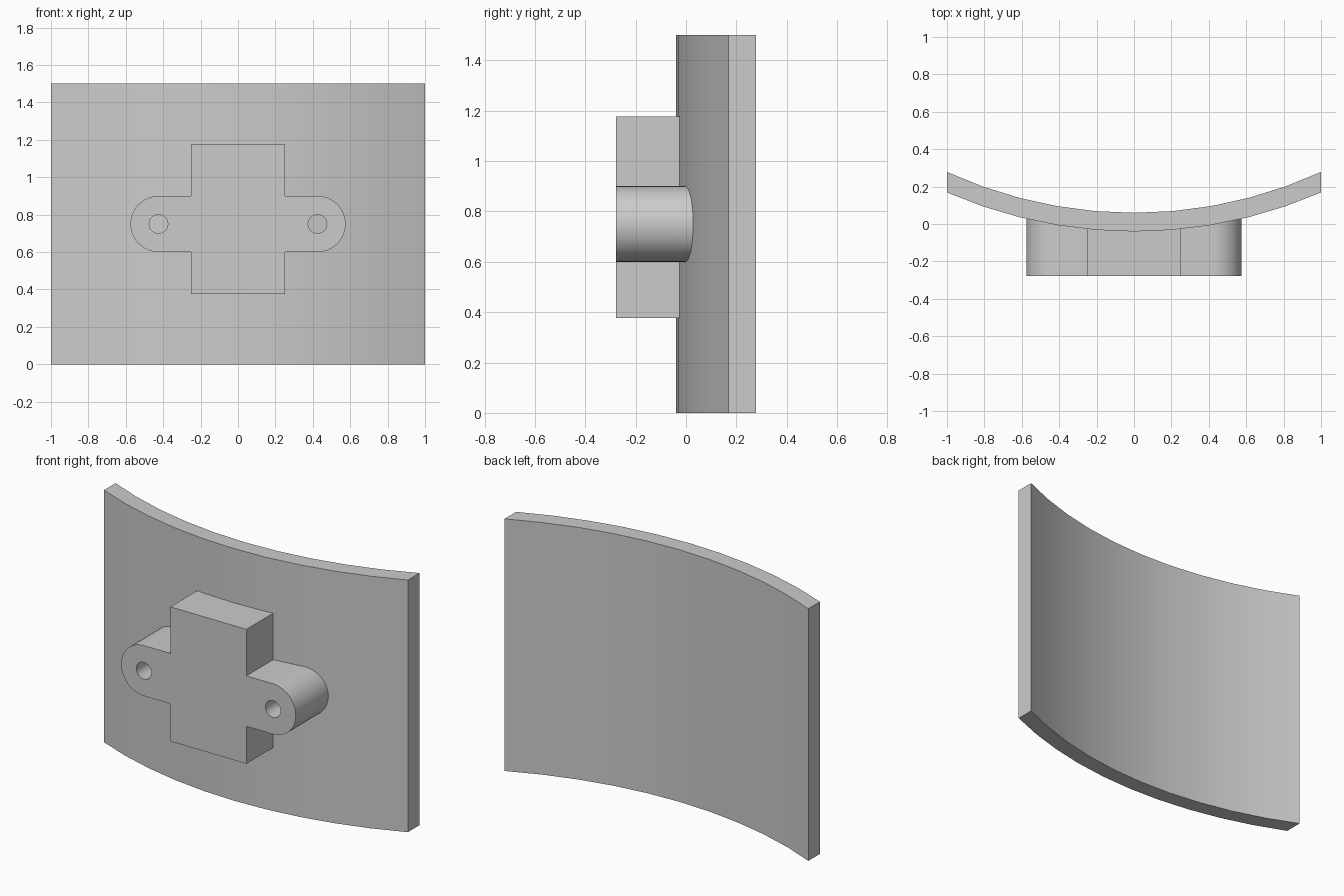
import bpy, bmesh
from math import asin, sin, cos, pi, sqrt

cube = bpy.data.objects.get("Cube")
if cube:
    bpy.data.objects.remove(cube, do_unlink=True)

HEIGHT = 1.5
MID_Z = 0.75
CENTRE_Y = 2.46            # axis of the curved plate
R_FRONT, R_BACK = 2.5, 2.4
FRONT_Y = -0.278           # flat face of the boss
LUG_X, LUG_R, HOLE_R = 0.425, 0.15, 0.05

grey = bpy.data.materials.new("plain grey")
grey.use_nodes = True
grey.diffuse_color = (0.6, 0.6, 0.6, 1)
grey.node_tree.nodes["Principled BSDF"].inputs["Base Color"].default_value = (0.6, 0.6, 0.6, 1)


def finish(bm, name):
    bmesh.ops.recalc_face_normals(bm, faces=bm.faces)
    mesh = bpy.data.meshes.new(name)
    bm.to_mesh(mesh)
    bm.free()
    mesh.materials.append(grey)
    obj = bpy.data.objects.new(name, mesh)
    bpy.context.collection.objects.link(obj)
    bpy.ops.object.select_all(action='DESELECT')
    obj.select_set(True)
    bpy.context.view_layer.objects.active = obj
    bpy.ops.object.shade_smooth_by_angle(angle=pi / 6)


def extrude(bm):
    region = bmesh.ops.extrude_face_region(bm, geom=bm.faces[:])
    return [v for v in region["geom"] if isinstance(v, bmesh.types.BMVert)]


def arc(cx, cz, radius, start, end, steps):
    return [(cx + radius * cos(start + (end - start) * i / steps),
             cz + radius * sin(start + (end - start) * i / steps))
            for i in range(steps + 1)]


# Curved plate: a strip of quads between two arcs, raised to full height
bm = bmesh.new()
segments = 10
columns = []
for i in range(segments + 1):
    t = 2 * i / segments - 1
    columns.append([bm.verts.new((r * sin(t * asin(1 / r)),
                                  CENTRE_Y - r * cos(t * asin(1 / r)), 0))
                    for r in (R_FRONT, R_BACK)])
for a, b in zip(columns, columns[1:]):
    bm.faces.new((a[0], b[0], b[1], a[1]))
bmesh.ops.translate(bm, verts=extrude(bm), vec=(0, 0, HEIGHT))
finish(bm, "curved_plate")

# Cross-shaped boss: block outline with rounded lugs and two screw holes
half_w, top, bottom = 0.25, 1.177, 0.377
right = [(half_w, bottom), (half_w, MID_Z - LUG_R)]
right += arc(LUG_X, MID_Z, LUG_R, -pi / 2, pi / 2, 24)
right += [(half_w, MID_Z + LUG_R), (half_w, top)]
outline = right + [(-x, z) for x, z in reversed(right)]
holes = [arc(side * LUG_X, MID_Z, HOLE_R, 0, 2 * pi, 24)[:-1] for side in (-1, 1)]

bm = bmesh.new()
edges = []
for loop in [outline] + holes:
    verts = [bm.verts.new((x, FRONT_Y, z)) for x, z in loop]
    edges += [bm.edges.new((verts[i - 1], verts[i])) for i in range(len(verts))]
bmesh.ops.triangle_fill(bm, edges=edges, use_beauty=True, normal=(0, -1, 0))
# Back of the boss follows the plate and sinks slightly into it
for v in extrude(bm):
    v.co.y = CENTRE_Y - sqrt(R_FRONT ** 2 - v.co.x ** 2) + 0.02
finish(bm, "mounting_boss")
